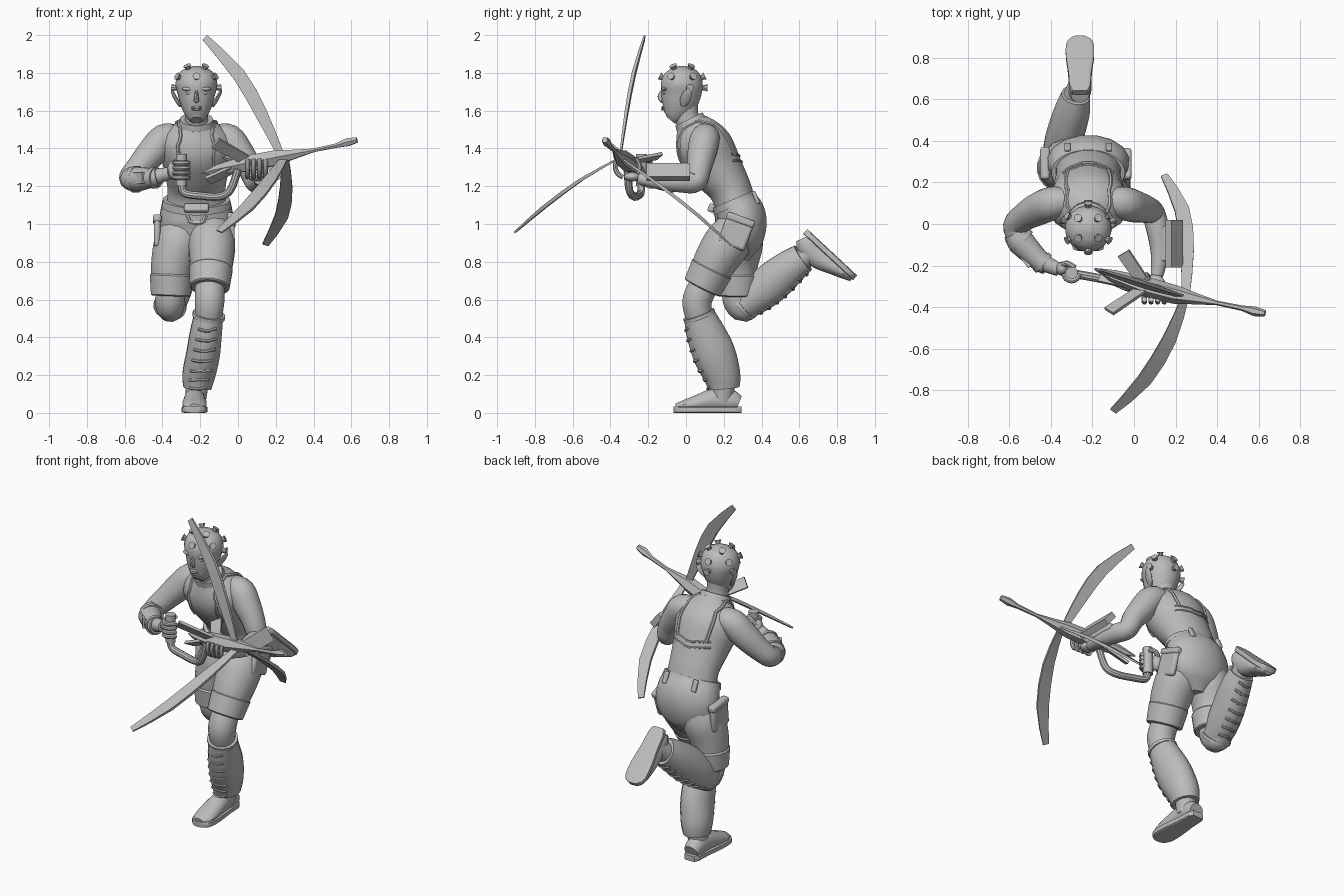
import bpy, bmesh, math
from mathutils import Vector, Matrix
from mathutils.bvhtree import BVHTree

default_cube = bpy.data.objects.get("Cube")
if default_cube:
    bpy.data.objects.remove(default_cube, do_unlink=True)

grey = bpy.data.materials.new("plain_grey")
grey.use_nodes = True
grey.diffuse_color = (.5, .5, .5, 1)
grey.node_tree.nodes["Principled BSDF"].inputs["Base Color"].default_value = (.5, .5, .5, 1)

parts, surfaces = [], {}
CX = -.22  # body centre line


def finish(name, bm, matrix=None):
    """Turn a bmesh into a named grey object and remember its surface."""
    if matrix:
        bm.transform(matrix)
    bmesh.ops.recalc_face_normals(bm, faces=bm.faces)
    surfaces[name] = BVHTree.FromBMesh(bm)
    mesh = bpy.data.meshes.new(name)
    bm.to_mesh(mesh)
    bm.free()
    mesh.materials.append(grey)
    ob = bpy.data.objects.new(name, mesh)
    bpy.context.collection.objects.link(ob)
    parts.append(ob)
    return ob


def smooth_path(points, steps):
    """Catmull-Rom samples through points of one dimension."""
    points = [Vector(p) for p in points]
    ext = [points[0]] + points + [points[-1]]
    out = []
    for p, a, b, n in zip(ext, ext[1:], ext[2:], ext[3:]):
        for s in range(steps):
            t = s / steps
            out.append((a * 2 + (b - p) * t + (p * 2 - a * 5 + b * 4 - n) * t * t
                        + (a * 3 - p - b * 3 + n) * t ** 3) / 2)
    return out + [points[-1]]


def loft(name, points, side=(1, 0, 0), sides=16, steps=4, power=2, matrix=None):
    """Skin elliptical rings (x, y, z, half width, half depth) along a path."""
    rows = smooth_path([tuple(p) + (p[3],) * (5 - len(p)) for p in points], steps)
    pos = [Vector(r[:3]) for r in rows]
    u, rings, bm = Vector(side), [], bmesh.new()
    for i, r in enumerate(rows):
        t = (pos[min(i + 1, len(pos) - 1)] - pos[max(i - 1, 0)]).normalized()
        u = (u - t * u.dot(t)).normalized()
        v = t.cross(u)
        ring = []
        for k in range(sides):
            a = math.tau * (k + .5) / sides
            c, s = (math.copysign(abs(f) ** (2 / power), f) for f in (math.cos(a), math.sin(a)))
            ring.append(bm.verts.new(pos[i] + u * c * max(r[3], .001) + v * s * max(r[4], .001)))
        rings.append(ring)
    for lo, hi in zip(rings, rings[1:]):
        for k in range(sides):
            j = (k + 1) % sides
            bm.faces.new((lo[k], lo[j], hi[j], hi[k]))
    bm.faces.new(rings[0])
    bm.faces.new(rings[-1])
    return finish(name, bm, matrix)


def central(name, rows, **kw):
    """Loft along the body centre line from (y, z, half width, half depth)."""
    return loft(name, [(CX,) + r for r in rows], **kw)


def cord(name, surface, points, radius=.008):
    """Thin strip or seam laid on the surface of another part."""
    tree = surfaces[surface]
    hits = [tree.find_nearest(p)[0] for p in smooth_path(points, 4)]
    loft(name, [(*h, radius) for h in hits], side=(.31, .52, .8), sides=6, steps=1)


def tube(name, points, radius, **kw):
    return loft(name, [(*p, radius) for p in points], **kw)


def ball(name, centre, size):
    bm = bmesh.new()
    bmesh.ops.create_uvsphere(bm, u_segments=14, v_segments=9, radius=1)
    return finish(name, bm, Matrix.Translation(centre) @ Matrix.Diagonal((*size, 1)))


def box(name, centre, size, tilt=0, axis='X', bevel=.01):
    bm = bmesh.new()
    bmesh.ops.create_cube(bm, size=1)
    turn = Matrix.Translation(centre) @ Matrix.Rotation(tilt, 4, axis) @ Matrix.Diagonal((*size, 1))
    ob = finish(name, bm, turn)
    if bevel:
        mod = ob.modifiers.new("soft_edge", 'BEVEL')
        mod.width, mod.segments = bevel, 2


# Trunk
central("pelvis", [(.285, .81, .05, .05), (.29, .87, .14, .09), (.3, .93, .187, .115), (.3, 1, .2, .13),
                   (.285, 1.06, .195, .132), (.255, 1.12, .178, .115)])
central("vest", [(.27, 1.07, .165, .11), (.235, 1.18, .155, .115), (.165, 1.29, .172, .14),
                 (.105, 1.39, .195, .155), (.065, 1.465, .18, .135), (.03, 1.53, .095, .09)])
central("belt", [(.262, 1.095, .186, .125), (.247, 1.13, .178, .119)], steps=1, sides=24)
central("collar", [(.035, 1.515, .098, .09), (.015, 1.555, .088, .08)], steps=1, sides=24)
central("neck", [(.04, 1.48, .07, .07), (.005, 1.56, .062, .065), (-.005, 1.64, .065, .07)])
for side in (-1, 1):
    x = CX + side * .15
    cord("vest_strap", "vest", [(x, -.1, 1.16), (x, -.2, 1.3), (x, -.2, 1.43), (x, -.08, 1.58),
                                (x, .1, 1.62), (x, .28, 1.55), (x, .36, 1.4)], .01)
    box("belt_loop", (CX + side * .1, .37, 1.14), (.03, .02, .07), .4, bevel=.006)
for z in (1.35, 1.385):
    cord("back_band", "vest", [(CX + s * .16, .35 - abs(s) * .06, z) for s in (-1, -.5, 0, .5, 1)], .006)
cord("front_loop", "pelvis", [(CX - .08, .1, 1.09), (CX - .06, .1, 1.02), (CX, .1, .99),
                              (CX + .06, .1, 1.02), (CX + .08, .1, 1.09)], .012)
box("belt_buckle", (CX, .135, 1.085), (.13, .035, .045), -.4)

# Head and face
central("head", [(-.082, 1.55, .03, .028), (-.068, 1.57, .053, .056), (-.045, 1.62, .08, .088),
                 (-.028, 1.68, .098, .106), (-.022, 1.74, .112, .112), (-.02, 1.79, .098, .097),
                 (-.02, 1.82, .066, .066), (-.02, 1.836, .02, .02)], sides=20)
central("nose", [(-.122, 1.705, .008, .01), (-.134, 1.675, .012, .016), (-.125, 1.652, .015, .012),
                 (-.118, 1.645, .006, .006)], sides=10)
for z in (1.607, 1.618):
    ball("lip", (CX, -.12, z), (.03, .012, .007))
for side in (-1, 1):
    ball("brow", (CX + side * .042, -.112, 1.715), (.036, .018, .011))
    ball("eye", (CX + side * .04, -.114, 1.693), (.018, .01, .008))
    loft("ear", [(CX + side * .084, -.015, 1.625, .01, .014), (CX + side * .104, -.005, 1.655, .01, .027),
                 (CX + side * .126, .01, 1.695, .008, .022), (CX + side * .134, .015, 1.715, .002)], sides=10)


# Skull studs in rings
def stud(polar, azimuth):
    d = Vector((math.sin(polar) * math.sin(azimuth), -math.sin(polar) * math.cos(azimuth), math.cos(polar)))
    p = Vector((CX, -.02, 1.725)) + d * .1
    loft("head_stud", [(*(p + d * reach), r) for reach, r in ((0, .014), (.022, .015), (.034, .021))],
         side=(.4, .3, .9), sides=8, steps=1)


for polar, count, turn in ((.55, 4, .5), (1.12, 6, 0), (1.6, 5, .5)):
    for k in range(count):
        azimuth = math.tau * (k + turn) / count
        if polar < 1.5 or math.cos(azimuth) < .2:
            stud(polar, azimuth)

# Right arm, bracer and fist
loft("right_arm", [(-.32, .11, 1.46, .065), (-.39, .1, 1.45, .08), (-.455, .075, 1.38, .08),
                   (-.525, .035, 1.3, .068), (-.57, -.01, 1.245, .06), (-.54, -.085, 1.237, .058),
                   (-.46, -.17, 1.245, .046), (-.36, -.22, 1.27, .032)], side=(-1, -1, 1.4))
loft("right_bracer", [(-.57, -.04, 1.24, .06), (-.54, -.09, 1.237, .066), (-.455, -.175, 1.245, .052),
                      (-.425, -.19, 1.25, .052)], side=(0, 0, 1))
for p in ((-.55, -.075, 1.237, .071), (-.45, -.178, 1.245, .057)):
    loft("bracer_rim", [p, (p[0] + .018, p[1] - .016, *p[2:])], side=(0, 0, 1), steps=1)
loft("bracer_plate", [(-.605, -.07, 1.24, .03, .012), (-.5, -.205, 1.245, .03, .012)],
     side=(0, 0, 1), sides=4, steps=1, power=30)
ball("right_palm", (-.345, -.215, 1.285), (.03, .035, .05))
grip = Vector((-.3, -.235, 0))


def finger(name, centre, u, v, start, end, reach):
    arc = [Vector(centre) + (Vector(u) * math.cos(a) + Vector(v) * math.sin(a)) * reach
           for a in (start + (end - start) * k / 4 for k in range(5))]
    tube(name, arc, .013, side=(.2, .3, .9), sides=8, steps=2)


for k in range(4):
    finger("right_finger", grip + Vector((0, 0, 1.245 + k * .026)), (1, 0, 0), (0, 1, 0), 3.2, 6.2, .038)
tube("right_thumb", [(-.35, -.2, 1.31), (-.32, -.19, 1.335), (-.285, -.21, 1.345)], .014, sides=8)
tube("grip_handle", [(*grip.xy, 1.2), (*grip.xy, 1.37)], .03, sides=12, steps=1)

# Left arm, guard box and hand
loft("left_arm", [(-.12, .11, 1.46, .065), (-.05, .1, 1.45, .08), (.005, .085, 1.38, .078),
                  (.06, .07, 1.3, .066), (.092, .05, 1.225, .058), (.115, -.03, 1.222, .055),
                  (.125, -.14, 1.227, .045), (.11, -.25, 1.24, .03)])
box("forearm_box", (.193, -.095, 1.275), (.038, .23, .089), -.666, 'Y', 0)
box("forearm_bracket", (.15, -.095, 1.25), (.05, .17, .04))
ball("left_palm", (.1, -.285, 1.25), (.05, .045, .025))
for k in range(4):
    finger("left_finger", (.05 + k * .032, -.315, 1.305), (0, 1, 0), (0, 0, 1), 4.4, 2.5, .06)
tube("left_thumb", [(.07, -.26, 1.255), (.06, -.245, 1.3), (.065, -.265, 1.35)], .014, sides=8)

# Three-limbed bow: stock, pipe, limbs and fins
loft("bow_stock", [(-.19, -.215, 1.27, .004), (-.1, -.25, 1.29, .03), (.05, -.3, 1.32, .048),
                   (.2, -.34, 1.35, .045), (.3, -.36, 1.37, .027), (.4, -.38, 1.39, .011),
                   (.52, -.405, 1.415, .013), (.58, -.42, 1.433, .024), (.63, -.43, 1.445, .016)],
     side=(0, 0, 1), sides=6, steps=1)
tube("bow_pipe", [(-.3, -.235, 1.22), (-.285, -.24, 1.165), (-.2, -.255, 1.15), (-.1, -.275, 1.145),
                  (-.04, -.3, 1.18), (0, -.31, 1.29)], .021, side=(0, 1, .1), sides=10)


def blade(name, points, widths, side=(1, 0, 0)):
    """Flat strip with square edges, thickest where it is widest."""
    loft(name, [(*p, w, w * .25) for p, w in zip(points, widths)], side=side, sides=4, steps=2, power=30)


limb = (.02, .034, .036, .018)
blade("upper_limb", [(.22, -.345, 1.38), (.12, -.315, 1.59), (.005, -.277, 1.79), (-.175, -.22, 1.987)],
      limb, (1, 0, .6))
blade("front_lower_limb", [(.24, -.37, 1.34), (.17, -.555, 1.235), (.05, -.75, 1.09), (-.1, -.9, .96)], limb)
blade("rear_lower_limb", [(.25, -.33, 1.34), (.255, -.12, 1.19), (.23, .07, 1.04), (.145, .235, .89)], limb)
for tip in ((-.12, -.42, 1.43), (-.05, -.14, 1.36), (-.16, -.25, 1.23)):
    blade("stock_fin", [(.06, -.3, 1.33), tip], (.03, .034), (1, 0, .3))

# Legs: trousers with cuffs, bare knee, laced gaiter
legs = {
    "left": dict(
        trouser=[(-.15, .29, 1, .1), (-.14, .225, .91, .125), (-.14, .16, .81, .118), (-.148, .105, .7, .1)],
        knee=[(-.15, .12, .72, .075), (-.15, .06, .6, .08), (-.155, .07, .5, .07)],
        gaiter=[(-.155, .07, .515, .078, .085), (-.17, .105, .42, .086, .105), (-.185, .15, .31, .09, .115),
                (-.208, .19, .2, .088, .1), (-.215, .2, .13, .075, .085)],
        ankle=[(-.215, .2, .16, .062), (-.225, .195, .06, .055)], front=(0, -.14, -.05)),
    "right": dict(
        trouser=[(-.29, .3, 1, .1), (-.32, .285, .9, .125), (-.35, .27, .78, .112), (-.355, .27, .66, .1)],
        knee=[(-.355, .27, .7, .075), (-.36, .272, .6, .08), (-.36, .31, .55, .07), (-.35, .37, .61, .07)],
        gaiter=[(-.36, .3, .565, .08), (-.345, .375, .625, .09, .1), (-.322, .46, .695, .09, .108),
                (-.295, .55, .77, .085, .095), (-.28, .62, .82, .07, .08)],
        ankle=[(-.285, .6, .8, .062), (-.26, .67, .86, .055)], front=(0, .1, -.12)),
}
for name, leg in legs.items():
    for part in ("trouser", "knee", "gaiter", "ankle"):
        loft(f"{name}_{part}", leg[part])
    top, end = (Vector(p[:3]) for p in leg["trouser"][-2:])
    loft(f"{name}_cuff", [(*end.lerp(top, f), r) for f, r in ((-.35, .098), (-.3, .106), (.55, .116), (.62, .108))],
         steps=1, sides=20)
    shin, ahead = [Vector(p[:3]) for p in leg["gaiter"]], Vector(leg["front"])
    along = (shin[1] - shin[0]).normalized() * .01
    tube(f"{name}_gaiter_top", [shin[0] - along, shin[0] + along], .088, steps=1)
    for centre in smooth_path(shin, 2)[1:8]:
        cord(f"{name}_lace", f"{name}_gaiter",
             [centre + ahead * (1 - abs(s) * .4) + Vector((s * .06, 0, 0)) for s in (-1, 0, 1)])

# Thigh pockets
for name, x, y, tilt in (("left", -.035, .265, -.35), ("right", -.428, .285, -.1)):
    lean = Matrix.Rotation(tilt, 3, 'X')
    middle = Vector((x, y, .955))
    box(f"{name}_pocket", middle, (.035, .15, .16), tilt, bevel=.015)
    box(f"{name}_pocket_flap", middle + lean @ Vector((0, 0, .07)), (.046, .155, .04), tilt, bevel=.012)


# Shoes, toe toward local -y
def shoe(name, matrix):
    loft(f"{name}_shoe", [(0, .165, .05, .045, .04), (0, .12, .065, .055, .06), (0, .04, .07, .056, .062),
                          (0, -.06, .05, .064, .044), (0, -.13, .036, .06, .03), (0, -.17, .03, .03, .018)],
         matrix=matrix)
    loft(f"{name}_sole", [(0, y, .017, w, .017) for y, w in ((.18, .035), (.15, .05), (.06, .055), (-.05, .068),
                                                             (-.13, .067), (-.165, .05), (-.18, .025))],
         steps=2, sides=12, power=8, matrix=matrix)


shoe("left", Matrix.Translation((-.23, .115, 0)))
shoe("right", Matrix.Translation((-.26, .775, .85)) @ Matrix.Rotation(math.radians(137), 4, 'X'))

# Smooth shading with crisp edges
bpy.ops.object.select_all(action='DESELECT')
for ob in parts:
    ob.select_set(True)
bpy.context.view_layer.objects.active = parts[0]
bpy.ops.object.shade_smooth_by_angle(angle=math.radians(35))
